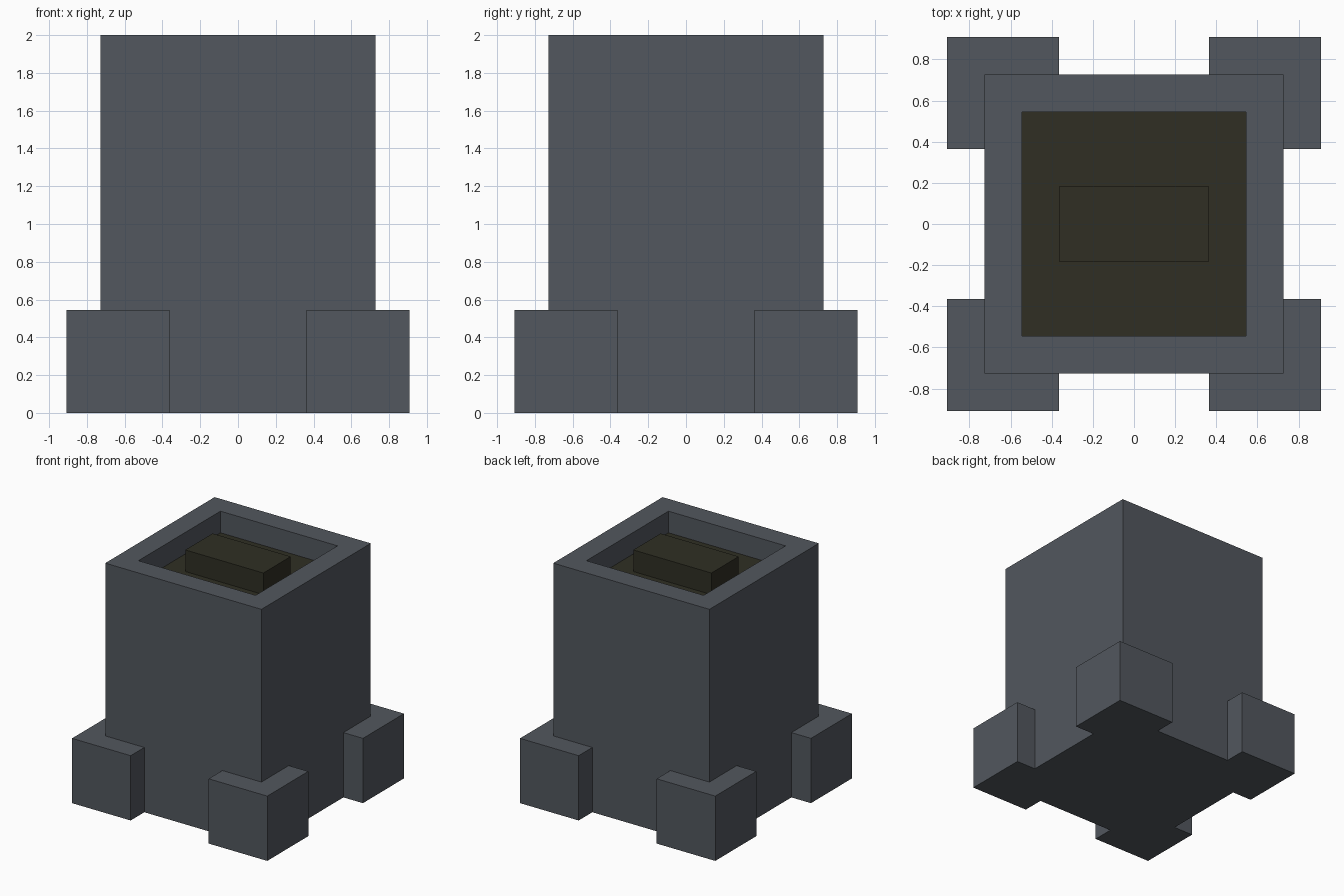
import bpy
import bmesh
from mathutils import Matrix, Vector

if "Cube" in bpy.data.objects:
    bpy.data.objects.remove(bpy.data.objects["Cube"], do_unlink=True)

U = 2 / 11  # the model sits on a regular grid, eleven units tall


def make_material(name, rgb):
    mat = bpy.data.materials.new(name)
    mat.use_nodes = True
    mat.diffuse_color = (*rgb, 1)
    mat.node_tree.nodes["Principled BSDF"].inputs["Base Color"].default_value = (*rgb, 1)
    return mat


def add_box(name, centre, size, mat, edit=None):
    """Flat-shaded box in grid units; centre is the middle of its base."""
    bm = bmesh.new()
    bmesh.ops.create_cube(bm, size=U)
    place = Vector((centre[0], centre[1], centre[2] + size[2] / 2)) * U
    bm.transform(Matrix.Translation(place) @ Matrix.Diagonal((*size, 1)))
    if edit:
        edit(bm)
    mesh = bpy.data.meshes.new(name)
    bm.to_mesh(mesh)
    bm.free()
    mesh.materials.append(mat)
    obj = bpy.data.objects.new(name, mesh)
    bpy.context.collection.objects.link(obj)
    return obj


def sink_top(bm):
    """Inset the top face to leave a rim, then push it down to form a recess."""
    bm.normal_update()
    top = max(bm.faces, key=lambda f: f.calc_center_median().z)
    bmesh.ops.inset_region(bm, faces=[top], thickness=U, use_even_offset=True)
    walls = bmesh.ops.extrude_face_region(bm, geom=[top])["geom"]
    floor = [v for v in walls if isinstance(v, bmesh.types.BMVert)]
    if top.is_valid:
        bmesh.ops.delete(bm, geom=[top], context="FACES_ONLY")
    bmesh.ops.translate(bm, verts=floor, vec=(0, 0, -1.05 * U))
    bmesh.ops.recalc_face_normals(bm, faces=bm.faces)


stone = make_material("slate grey", (0.085, 0.096, 0.112))
soil = make_material("dark soil", (0.029, 0.028, 0.017))

# Hollow-topped body
add_box("pot_body", (0, 0, 0), (8, 8, 11), stone, sink_top)

# Corner feet
for side, sx in (("left", 1), ("right", -1)):
    for end, sy in (("front", -1), ("back", 1)):
        add_box(f"foot_{end}_{side}", (3.5 * sx, 3.5 * sy, 0), (3, 3, 3), stone)

# Soil layer and the raised mound on it
add_box("soil_layer", (0, 0, 9.95), (6, 6, 0.05), soil)
add_box("soil_mound", (0, 0, 10), (4, 2, 1), soil)
